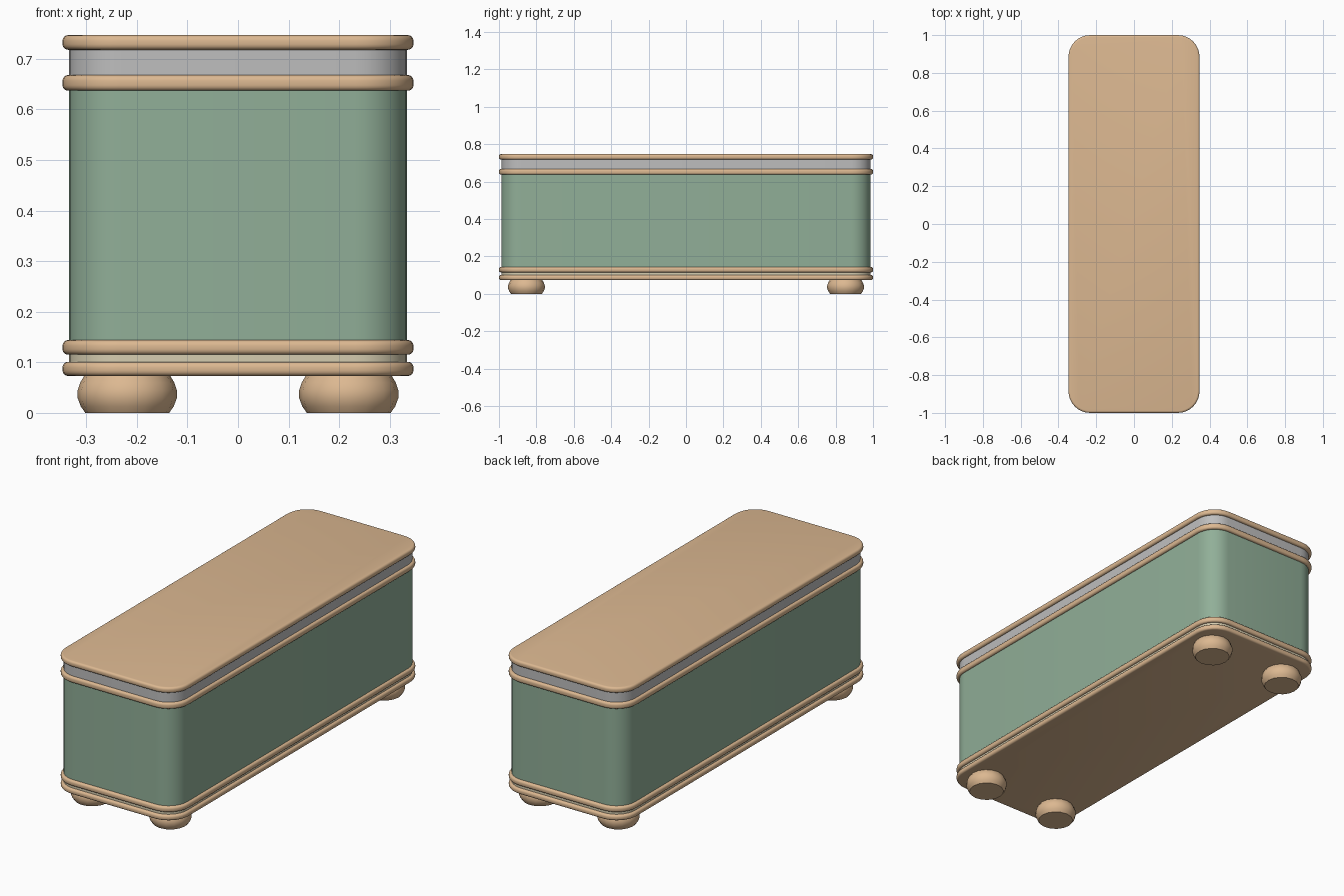
import bpy, bmesh, math

if "Cube" in bpy.data.objects:
    bpy.data.objects.remove(bpy.data.objects["Cube"])


def material(name, r, g, b):
    m = bpy.data.materials.new(name)
    lin = lambda c: ((c / 255 + 0.055) / 1.055) ** 2.4
    m.diffuse_color = (lin(r), lin(g), lin(b), 1)
    m.use_nodes = True
    m.node_tree.nodes["Principled BSDF"].inputs["Base Color"].default_value = m.diffuse_color
    return m


tan = material("tan wood", 220, 184, 145)
green = material("sage green", 145, 175, 152)
grey = material("light grey", 190, 190, 190)
cream = material("cream", 214, 205, 176)


def finish(name, bm, mat, angle):
    bmesh.ops.recalc_face_normals(bm, faces=bm.faces)
    me = bpy.data.meshes.new(name)
    bm.to_mesh(me)
    bm.free()
    me.materials.append(mat)
    ob = bpy.data.objects.new(name, me)
    bpy.context.collection.objects.link(ob)
    bpy.ops.object.select_all(action='DESELECT')
    ob.select_set(True)
    bpy.context.view_layer.objects.active = ob
    bpy.ops.object.shade_smooth_by_angle(angle=math.radians(angle))
    return ob


def loft(bm, rings):
    """Skin matching rings of points and cap both ends."""
    vs = [[bm.verts.new(p) for p in ring] for ring in rings]
    n = len(vs[0])
    for a, b in zip(vs, vs[1:]):
        for i in range(n):
            bm.faces.new((a[i], a[(i + 1) % n], b[(i + 1) % n], b[i]))
    bm.faces.new(vs[0][::-1])
    bm.faces.new(vs[-1])


def rounded_rect(hx, hy, r, z, seg=8):
    pts = []
    for k, (sx, sy) in enumerate(((1, 1), (-1, 1), (-1, -1), (1, -1))):
        for i in range(seg + 1):
            a = math.pi / 2 * (k + i / seg)
            pts.append((sx * (hx - r) + r * math.cos(a),
                        sy * (hy - r) + r * math.sin(a), z))
    return pts


def slab(name, z0, z1, hx, hy, r, mat, edge=0.0):
    """Rounded rectangular block, optionally with rounded rims."""
    prof = [(0, z0), (0, z1)]
    if edge:
        arc = [math.pi / 2 * i / 4 for i in range(5)]
        low = [(edge * (1 - math.sin(a)), z0 + edge * (1 - math.cos(a))) for a in arc]
        prof = low + [(d, z0 + z1 - z) for d, z in reversed(low)]
    bm = bmesh.new()
    loft(bm, [rounded_rect(hx - d, hy - d, r - d, z) for d, z in prof])
    return finish(name, bm, mat, 40)


# Tan mouldings and lid
for name, z0, z1 in (("base_board", 0.073, 0.101), ("lower_band", 0.115, 0.144),
                     ("upper_band", 0.637, 0.668), ("lid", 0.718, 0.747)):
    slab(name, z0, z1, 0.347, 1.0, 0.115, tan, 0.011)

# Recessed walls between the mouldings
for name, z0, z1, mat in (("base_strip", 0.099, 0.117, cream),
                          ("body", 0.142, 0.639, green),
                          ("lid_strip", 0.666, 0.72, grey)):
    slab(name, z0, z1, 0.334, 0.987, 0.104, mat)

# Bun feet
FOOT = ((0.083, 0), (0.092, 0.013), (0.098, 0.029), (0.098, 0.045),
        (0.093, 0.06), (0.084, 0.075))
for sx, side in ((-1, "left"), (1, "right")):
    for sy, end in ((-1, "front"), (1, "back")):
        bm = bmesh.new()
        loft(bm, [[(sx * 0.219 + r * math.cos(math.tau * i / 16),
                    sy * 0.853 + r * math.sin(math.tau * i / 16), z)
                   for i in range(16)] for r, z in FOOT])
        finish(f"{end}_{side}_foot", bm, tan, 40)
